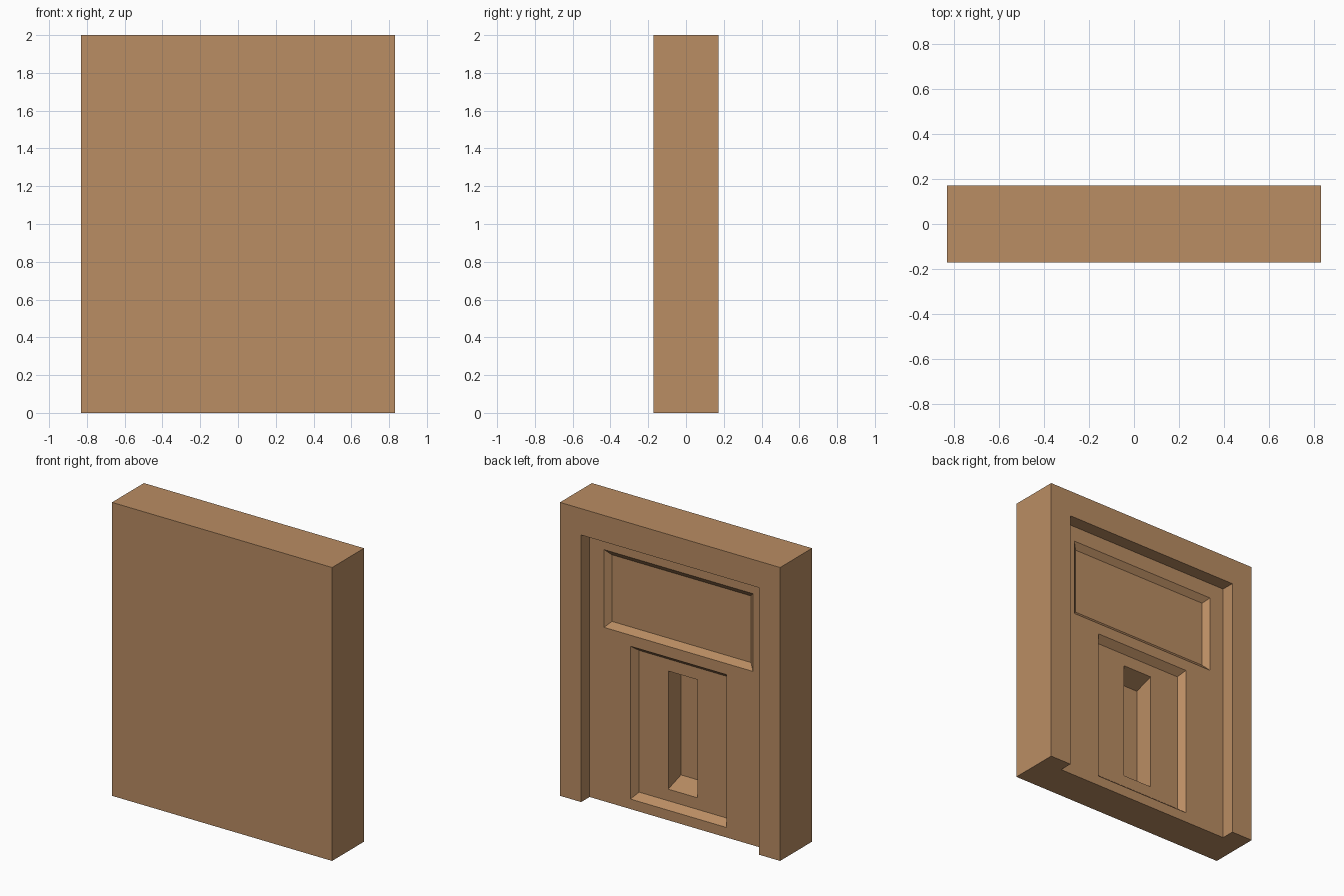
import bpy, bmesh

if "Cube" in bpy.data.objects:
    bpy.data.objects.remove(bpy.data.objects["Cube"])

W, D, H = 0.83, 0.172, 2.0          # half width, half depth, height

wood = bpy.data.materials.new("light_brown")
wood.diffuse_color = (0.49, 0.266, 0.125, 1)
wood.use_nodes = True
wood.node_tree.nodes["Principled BSDF"].inputs["Base Color"].default_value = wood.diffuse_color


def tapered_block(name, hx, z0, z1, y_open, y_deep, bx=0.0, bz=0.0, over=0.0):
    """Block along y: full size at y_open, inset by bx/bz at y_deep.
    'over' extends the open end outward along the same slope."""
    k = over / (y_open - y_deep)
    bm = bmesh.new()
    rings = []
    for y, t in ((y_open + over, -k), (y_deep, 1.0)):
        x, a, b = hx - bx * t, z0 + bz * t, z1 - bz * t
        rings.append([bm.verts.new(p) for p in
                      ((-x, y, a), (x, y, a), (x, y, b), (-x, y, b))])
    bm.faces.new(rings[0])
    bm.faces.new(rings[1])
    for i in range(4):
        j = (i + 1) % 4
        bm.faces.new((rings[0][i], rings[0][j], rings[1][j], rings[1][i]))
    bmesh.ops.recalc_face_normals(bm, faces=bm.faces)
    me = bpy.data.meshes.new(name)
    bm.to_mesh(me)
    bm.free()
    me.materials.append(wood)
    ob = bpy.data.objects.new(name, me)
    bpy.context.collection.objects.link(ob)
    return ob


# Solid slab
slab = tapered_block("panelled_slab", W, 0, H, D, -D)

# Stepped recesses on the back: doorway, upper panel, lower panel, centre slot
recess, upper, lower, slot = 0.081, 0.048, 0.034, -0.103
cutters = [
    tapered_block("doorway_cutter", 0.67, -0.2, 1.82, D, recess, over=0.1),
    tapered_block("upper_panel_cutter", 0.562, 1.185, 1.715, recess, upper,
                  0.038, 0.038, over=0.01),
    tapered_block("lower_panel_cutter", 0.362, 0.068, 1.11, recess, lower,
                  0.032, 0.038, over=0.01),
    tapered_block("slot_cutter", 0.11, 0.185, 0.99, lower, slot,
                  0.0, 0.045, over=0.01),
]
for c in cutters:
    c.hide_render = True
    m = slab.modifiers.new(c.name, 'BOOLEAN')
    m.operation, m.solver, m.object = 'DIFFERENCE', 'EXACT', c

# Apply the cuts and drop the cutters
bpy.context.view_layer.update()
dg = bpy.context.evaluated_depsgraph_get()
result = bpy.data.meshes.new_from_object(slab.evaluated_get(dg))
slab.modifiers.clear()
slab.data = result
for c in cutters:
    bpy.data.objects.remove(c)
